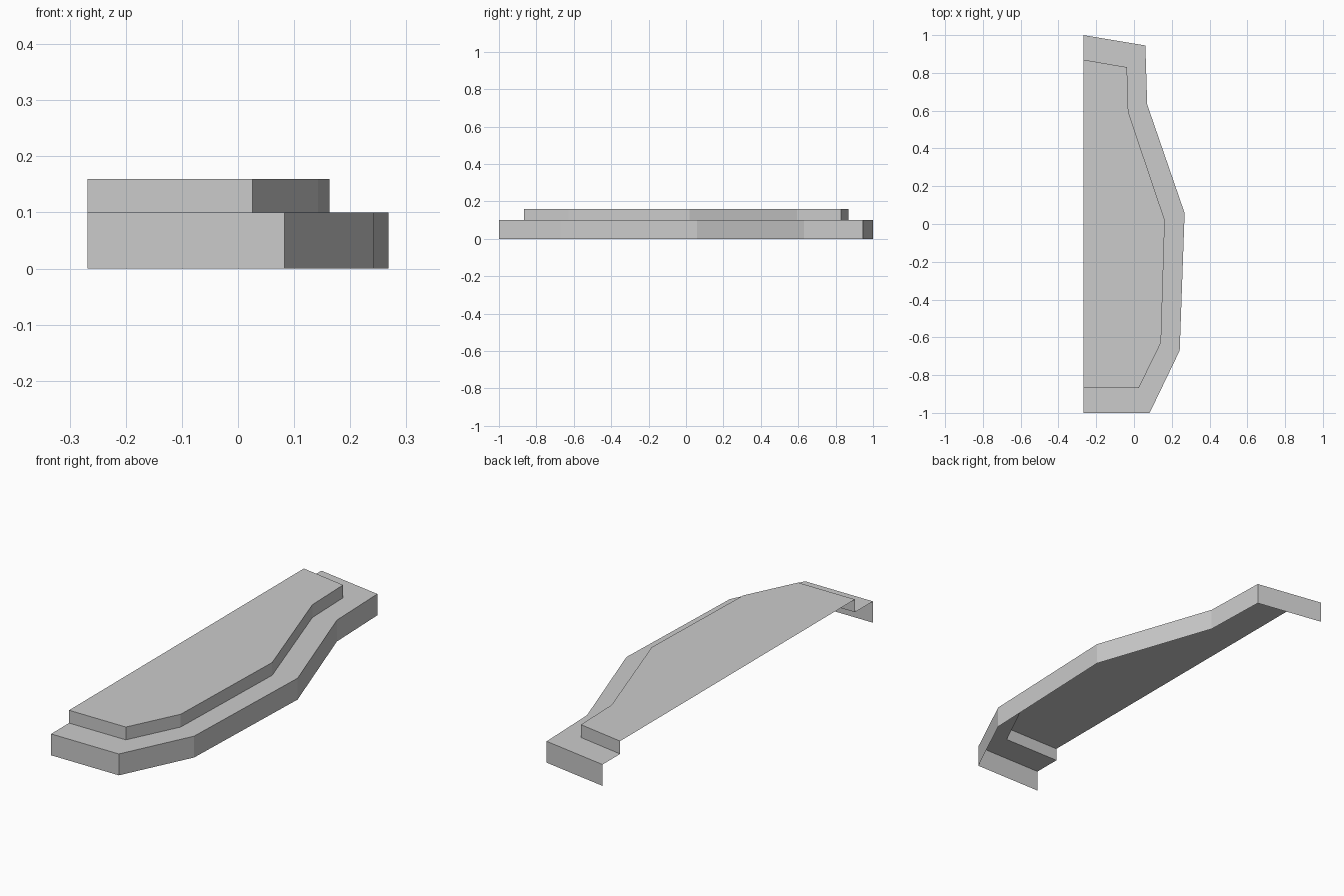
import bpy
import bmesh

cube = bpy.data.objects.get("Cube")
if cube:
    bpy.data.objects.remove(cube, do_unlink=True)

grey = bpy.data.materials.new("light grey")
grey.use_nodes = True
colour = (0.6, 0.6, 0.6, 1)
grey.diffuse_color = colour
grey.node_tree.nodes["Principled BSDF"].inputs["Base Color"].default_value = colour

# Plan outlines, front to back; the straight left side stays open
SIDE = -0.268
LEDGE_Z, TOP_Z = 0.10, 0.16
outer = [(SIDE, -1), (0.083, -1), (0.242, -0.67), (0.268, 0.058),
         (0.07, 0.632), (0.06, 0.945), (SIDE, 1)]
inner = [(SIDE, -0.867), (0.026, -0.867), (0.143, -0.628), (0.163, 0.02),
         (-0.03, 0.593), (-0.037, 0.83), (SIDE, 0.87)]


def add_object(name, bm):
    mesh = bpy.data.meshes.new(name)
    bm.to_mesh(mesh)
    bm.free()
    mesh.materials.append(grey)
    bpy.context.collection.objects.link(bpy.data.objects.new(name, mesh))


def ring(bm, outline, z):
    return [bm.verts.new((x, y, z)) for x, y in outline]


def strip(name, low, low_z, high, high_z):
    """Open band of quads joining two outlines."""
    bm = bmesh.new()
    a, b = ring(bm, low, low_z), ring(bm, high, high_z)
    for i in range(len(a) - 1):
        bm.faces.new((a[i], a[i + 1], b[i + 1], b[i]))
    add_object(name, bm)


# Stepped shell: lower wall, ledge, upper wall
strip("lower_wall", outer, 0, outer, LEDGE_Z)
strip("ledge", outer, LEDGE_Z, inner, LEDGE_Z)
strip("upper_wall", inner, LEDGE_Z, inner, TOP_Z)

# Flat top deck
bm = bmesh.new()
bm.faces.new(ring(bm, inner, TOP_Z))
add_object("top_deck", bm)
